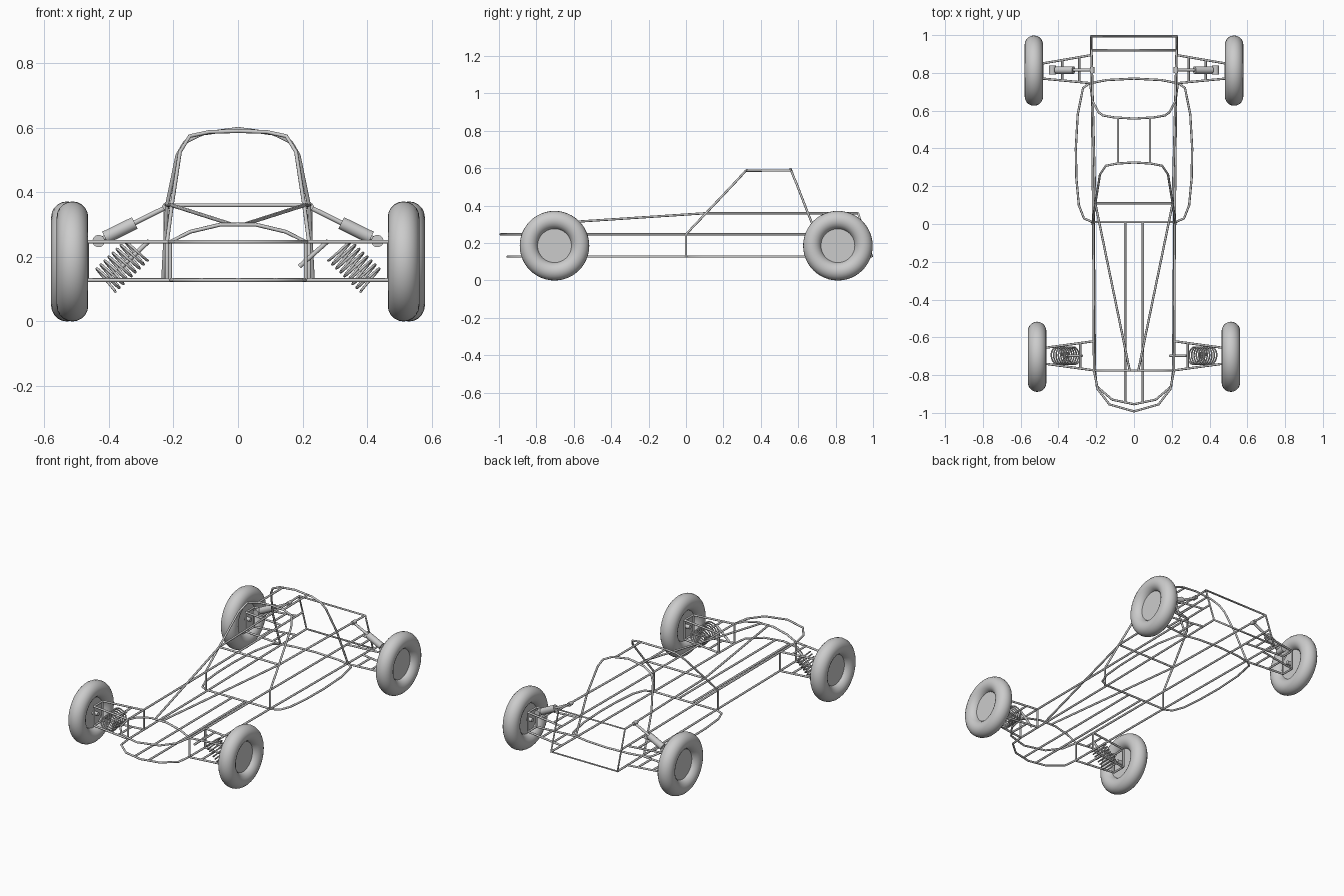
import bpy, math
from mathutils import Vector

if "Cube" in bpy.data.objects:
    bpy.data.objects.remove(bpy.data.objects["Cube"])

grey = bpy.data.materials.new("plain grey")
grey.diffuse_color = (0.6, 0.6, 0.6, 1)
grey.use_nodes = True
grey.node_tree.nodes["Principled BSDF"].inputs["Base Color"].default_value = grey.diffuse_color
R = 0.006       # frame tube radius
LOW, MID, TOP = 0.128, 0.247, 0.36


def tubes(name, paths, r=R, closed=False):
    """One object made of round tubes following several paths."""
    cu = bpy.data.curves.new(name, 'CURVE')
    cu.dimensions = '3D'
    cu.bevel_depth = r
    cu.bevel_resolution = 2
    cu.use_fill_caps = True
    for pts in paths:
        sp = cu.splines.new('POLY')
        sp.points.add(len(pts) - 1)
        for p, co in zip(sp.points, pts):
            p.co = (*co, 1)
        sp.use_cyclic_u = closed
    cu.materials.append(grey)
    ob = bpy.data.objects.new(name, cu)
    bpy.context.collection.objects.link(ob)
    return ob


def flip(pts):
    return [(-x, y, z) for x, y, z in pts]


def both(*paths):
    return [p for q in paths for p in (q, flip(q))]


def sym(half):
    """Full path from a half that ends on the centre line."""
    return half + flip(half[:-1])[::-1]


def rod(name, a, b, r, n=24):
    a, b = Vector(a), Vector(b)
    bpy.ops.mesh.primitive_cylinder_add(vertices=n, radius=r, depth=(b - a).length, location=(a + b) / 2)
    ob = bpy.context.object
    ob.rotation_euler = (b - a).to_track_quat('Z', 'Y').to_euler()
    ob.name = name
    ob.data.materials.append(grey)
    bpy.ops.object.shade_smooth_by_angle()
    return ob


# Lower and middle rails, each bent round the nose
tubes("lower_rail", [sym([(.227, .994, LOW), (.213, 0, LOW), (.207, -.775, LOW), (.197, -.86, LOW),
                          (.115, -.93, LOW), (0, -.954, LOW)])])
tubes("middle_rail", [sym([(.225, .955, MID), (.216, 0, MID), (.212, -.775, MID), (.192, -.875, MID),
                           (.13, -.955, MID), (0, -.992, MID)])])
tubes("floor_rails", both([(.047, .01, LOW), (.047, -.94, LOW)]))
# Upper rails and bonnet tubes
tubes("upper_rails", both([(.225, .92, TOP), (.205, .11, TOP), (.023, -.775, .302)]))
tubes("dash_bar", [[(-.205, .11, TOP), (.205, .11, TOP)]])
# Rear panel
tubes("rear_frame", [[(.227, .994, LOW), (.227, .92, TOP), (-.227, .92, TOP), (-.227, .994, LOW)]], closed=True)
# Front bulkhead hoop
tubes("front_hoop", [sym([(.21, -.775, LOW), (.21, -.775, MID), (.148, -.775, .278),
                          (.055, -.775, .3), (0, -.775, .3)])])
# Floor loop with bulging side pods
loop = sym([(0, .01, LOW), (.22, .01, LOW), (.265, .03, LOW), (.292, .1, LOW), (.305, .24, LOW),
            (.308, .4, LOW), (.298, .58, LOW), (.27, .72, LOW), (.235, .745, LOW),
            (.145, .762, LOW), (0, .77, LOW)])
tubes("side_pod_loop", [loop])
# Roll cage
tubes("windscreen_hoop", [sym([(.22, 0, LOW), (.22, 0, MID), (.205, .107, TOP), (.18, .263, .525),
                               (.15, .308, .574), (.09, .32, .587), (0, .326, .59)])])
tubes("rear_roll_hoop", [sym([(.232, .745, LOW), (.22, .652, TOP), (.188, .592, .515), (.165, .575, .555),
                              (.11, .565, .582), (0, .558, .597)])])
tubes("roof_bars", both([(.085, .32, .587), (.085, .562, .588)]))

# Wishbones: wheel end x, y pair / frame end x, y pair / brace positions
for name, xo, yo, xi, yi, braces in (
        ("front", .468, (-.74, -.655), .21, (-.775, -.62), (.285,)),
        ("rear", .485, (.77, .85), .222, (.745, .895), (.29, .38))):
    paths = []
    for z in (LOW, MID):
        for a, b in zip(yo, yi):
            paths.append([(xo, a, z), (xi, b, z)])
        paths.append([(xo, yo[0], z), (xo, yo[1], z)])
        for x in braces:
            t = (x - xo) / (xi - xo)
            paths.append([(x, yo[k] + t * (yi[k] - yo[k]), z) for k in (0, 1)])
    for a in yo:
        paths.append([(xo, a, LOW), (xo, a, MID)])
    if name == "front":
        for b in yi:
            paths.append([(xi, b, LOW), (xi, b, MID)])
    tubes(name + "_wishbones", both(*paths))

# Front coil springs, tilted inward at the top
a, b = Vector((.412, -.697, .125)), Vector((.312, -.697, .222))
axis = b - a
u = axis.normalized().cross(Vector((0, 1, 0)))
coil = []
for i in range(8 * 20 + 1):
    t = i / 160
    ang = math.tau * 8 * t
    coil.append(tuple(a + axis * t + .046 * (u * math.cos(ang) + Vector((0, math.sin(ang), 0)))))
tubes("coil_springs", both(coil), r=.004)
rod("left_spring_rod", (-.36, -.697, .17), (-.275, -.697, .25), .007)
rod("right_spring_rod", (.19, -.697, .17), (.28, -.697, .25), .007)

for s, side in ((-1, "left"), (1, "right")):
    # Rear dampers
    rod(side + "_damper_body", (s * .412, .815, .26), (s * .32, .815, .305), .02)
    rod(side + "_damper_rod", (s * .435, .815, .249), (s * .22, .815, .355), .0075)
    rod(side + "_damper_lower_eye", (s * .432, .791, .249), (s * .432, .839, .249), .019)
    rod(side + "_damper_upper_eye", (s * .222, .8, .357), (s * .222, .83, .357), .012)
    # Wheels
    for end, x, y in (("front", .513, -.703), ("rear", .53, .812)):
        loc = (s * x, y, .186)
        bpy.ops.mesh.primitive_torus_add(major_segments=48, minor_segments=20, major_radius=.137,
                                         minor_radius=.049, location=loc, rotation=(0, math.pi / 2, 0))
        tyre = bpy.context.object
        tyre.name = f"{end}_{side}_tyre"
        tyre.data.materials.append(grey)
        bpy.ops.object.shade_smooth()
        rod(f"{end}_{side}_hub", (loc[0] - .015, y, .186), (loc[0] + .015, y, .186), .093, 40)
        rod(f"{end}_{side}_axle", (s * (x - .05), y, .186), loc, .012)
